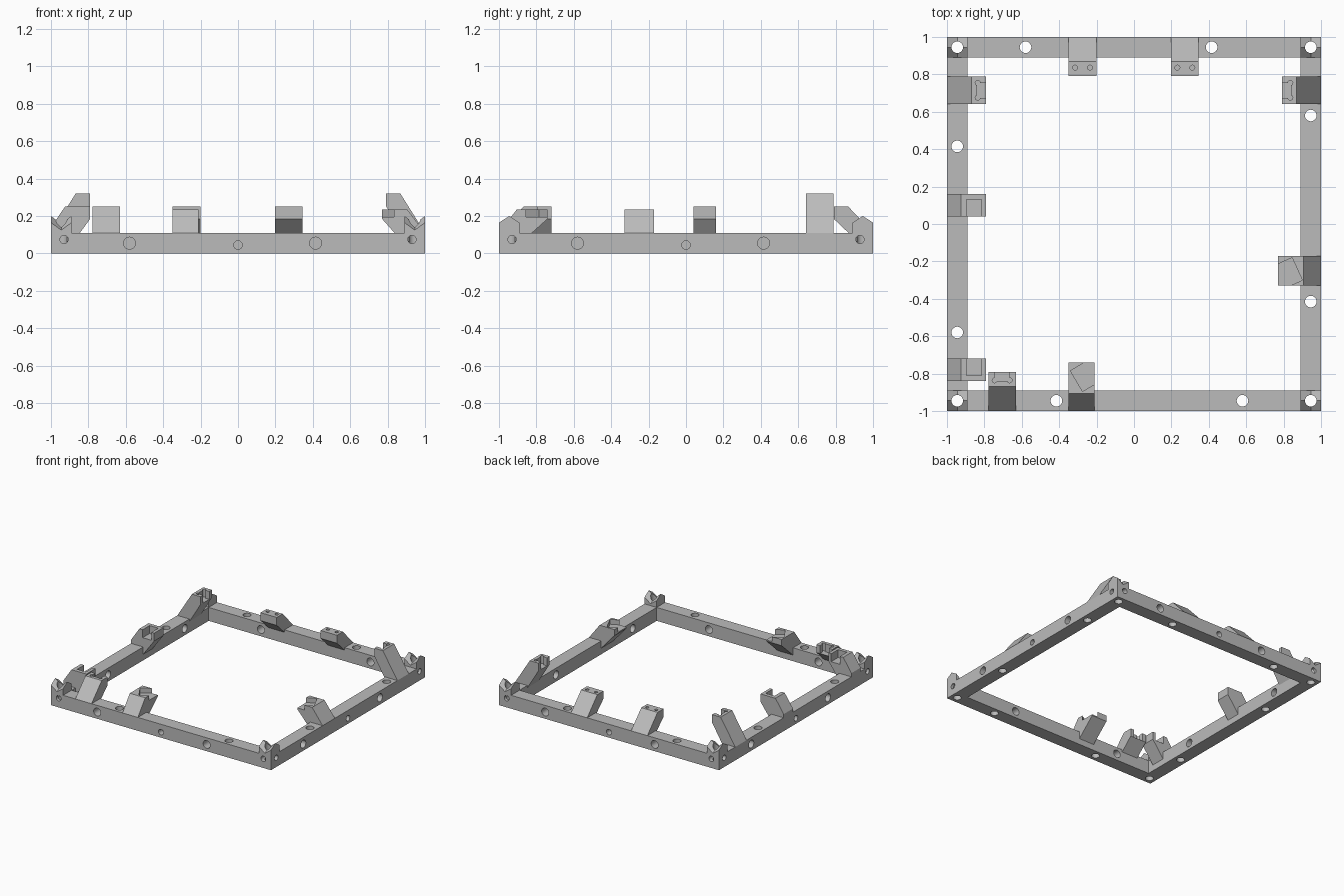
import bpy, bmesh, math
from mathutils import Matrix, Vector

cube = bpy.data.objects.get("Cube")
if cube:
    bpy.data.objects.remove(cube)

grey = bpy.data.materials.new("plain_grey")
grey.use_nodes = True
COLOR = (0.5, 0.5, 0.5, 1)
grey.diffuse_color = COLOR
grey.node_tree.nodes["Principled BSDF"].inputs["Base Color"].default_value = COLOR

BEAM = 0.11      # beam width and height
MID = 1 - BEAM / 2


def side(k, u=0.0):
    """Frame of one side: x along the beam, y inward from its outer face."""
    return Matrix.Rotation(k * math.pi / 2, 4, "Z") @ Matrix.Translation((u, -1, 0))


def finish(name, bm):
    bmesh.ops.recalc_face_normals(bm, faces=bm.faces)
    mesh = bpy.data.meshes.new(name)
    bm.to_mesh(mesh)
    bm.free()
    mesh.materials.append(grey)
    ob = bpy.data.objects.new(name, mesh)
    bpy.context.collection.objects.link(ob)
    return ob


def prism(name, points, offset, mat=Matrix()):
    """Extrude a closed 3D outline along an offset."""
    bm = bmesh.new()
    face = bm.faces.new([bm.verts.new(p) for p in points])
    new = bmesh.ops.extrude_face_region(bm, geom=[face])["geom"]
    bmesh.ops.translate(bm, vec=offset, verts=[v for v in new if isinstance(v, bmesh.types.BMVert)])
    bm.transform(mat)
    return finish(name, bm)


def box(name, lo, hi, mat=Matrix()):
    outline = [(lo[0], lo[1], lo[2]), (hi[0], lo[1], lo[2]), (hi[0], hi[1], lo[2]), (lo[0], hi[1], lo[2])]
    return prism(name, outline, (0, 0, hi[2] - lo[2]), mat)


def drill(center, radius, depth, axis="Z", mat=Matrix()):
    bm = bmesh.new()
    turn = Matrix.Rotation(math.pi / 2, 4, "X") if axis == "Y" else Matrix()
    bmesh.ops.create_cone(bm, cap_ends=True, segments=32, radius1=radius, radius2=radius,
                          depth=depth, matrix=mat @ Matrix.Translation(center) @ turn)
    return finish("drill", bm)


def cut(ob, cutter):
    cutter.hide_render = True
    mod = ob.modifiers.new("cut", "BOOLEAN")
    mod.operation, mod.solver, mod.object = "DIFFERENCE", "EXACT", cutter
    bpy.context.view_layer.objects.active = ob
    bpy.ops.object.modifier_apply(modifier=mod.name)
    bpy.data.objects.remove(cutter)


# Square frame
frame = box("square_frame", (-1, -1, 0), (1, 1, BEAM))
cut(frame, box("opening", (BEAM - 1, BEAM - 1, -1), (1 - BEAM, 1 - BEAM, 1)))

# Holes in every beam: upright, crossing, and blind ones on the outer face
for k in range(4):
    m = side(k)
    for u in (-0.415, 0.58):
        cut(frame, drill((u, BEAM / 2, BEAM / 2), 0.031, 0.4, "Z", m))
    for u in (-0.58, 0.415):
        cut(frame, drill((u, BEAM / 2, BEAM / 2), 0.032, 0.4, "Y", m))
    cut(frame, drill((0, 0, 0.045), 0.023, 0.1, "Y", m))
    for u in (-0.93, 0.93):
        cut(frame, drill((u, 0, 0.075), 0.022, 0.1, "Y", m))

# Saddle-shaped corner posts, notched along x and ridged along y
for sx, xname in ((-1, "right"), (1, "left")):
    for sy, yname in ((-1, "front"), (1, "back")):
        bm = bmesh.new()
        bmesh.ops.create_grid(bm, x_segments=2, y_segments=2, size=BEAM / 2)
        top = bmesh.ops.extrude_face_region(bm, geom=bm.faces[:])["geom"]
        for v in top:
            if isinstance(v, bmesh.types.BMVert):
                h = BEAM / 2
                v.co.z = 0.2 - BEAM - 0.035 * abs(v.co.y) / h - 0.04 * (1 - abs(v.co.x) / h)
        bm.transform(Matrix.Translation((sx * MID, sy * MID, BEAM)))
        post = finish(f"corner_post_{yname}_{xname}", bm)
        for target in (post, frame):
            cut(target, drill((sx * MID, sy * MID, 0.1), 0.031, 0.6))


def bracket(name, k, u, width, slope, reach, height, lip, foot, base=BEAM):
    """Block leaning inward from a beam."""
    outline = [(0, BEAM), (0, base), (slope, height), (reach, height), (reach, lip),
               (BEAM, foot), (BEAM, BEAM)]
    if base == BEAM:
        outline.pop(0)
    return prism(name, [(-width / 2, d, z) for d, z in outline], (width, 0, 0), side(k, u))


def pocket(ob, outline, floor, mat):
    cut(ob, prism("pocket", [(a, b, floor) for a, b in outline], (0, 0, 0.3), mat))


# Clips with an open pocket and round corner reliefs
for name, k, u, tall in (("back_clip_right", 2, 0.275, 0), ("back_clip_left", 2, -0.272, 0),
                         ("front_clip", 0, -0.705, 0), ("left_tall_clip", 1, 0.715, 1),
                         ("right_tall_clip", 3, -0.715, 1)):
    rise = 0.07 * tall
    clip = bracket(name, k, u, 0.148, 0.132, 0.21, 0.25 + rise, 0.185 + rise, 0.09)
    m = side(k, u)
    pocket(clip, [(-0.04, 0.16), (0.04, 0.16), (0.04, 0.3), (-0.04, 0.3)], 0.185 + rise, m)
    for s in (-1, 1):
        cut(clip, drill((s * 0.04, 0.164, 0.335 + rise), 0.013, 0.3, "Z", m))

# Side rests with a pocket open at one end
for name, u, s in (("right_rest_middle", -0.1, 1), ("right_rest_front", 0.78, -1)):
    rest = bracket(name, 3, u, 0.12, 0.075, 0.21, 0.25, 0.185, 0.05, 0.14)
    pocket(rest, [(-0.03 * s, 0.105), (0.1 * s, 0.105), (0.1 * s, 0.185), (-0.03 * s, 0.185)],
           0.185, side(3, u))

# Rests with a slanted step
for name, k, u, width, reach, a, b, way in (
        ("front_slanted_rest", 0, -0.28, 0.14, 0.26, (-0.06, 0.215), (0.005, 0.105), 1),
        ("left_slanted_rest", 1, -0.25, 0.16, 0.23, (0.07, 0.155), (-0.05, 0.1), -1)):
    rest = bracket(name, k, u, width, 0.095, reach, 0.235, 0.185, 0.05)
    a, b = Vector(a), Vector(b)
    edge = (b - a).normalized()
    out = Vector((-edge.y, edge.x)) * 0.3 * way
    pocket(rest, [a, b, b + out, a + out], 0.195, side(k, u))

# Smooth the holes and keep corners crisp
for ob in bpy.context.scene.objects:
    ob.select_set(ob.type == "MESH")
bpy.context.view_layer.objects.active = frame
bpy.ops.object.shade_smooth_by_angle(angle=math.radians(25))
